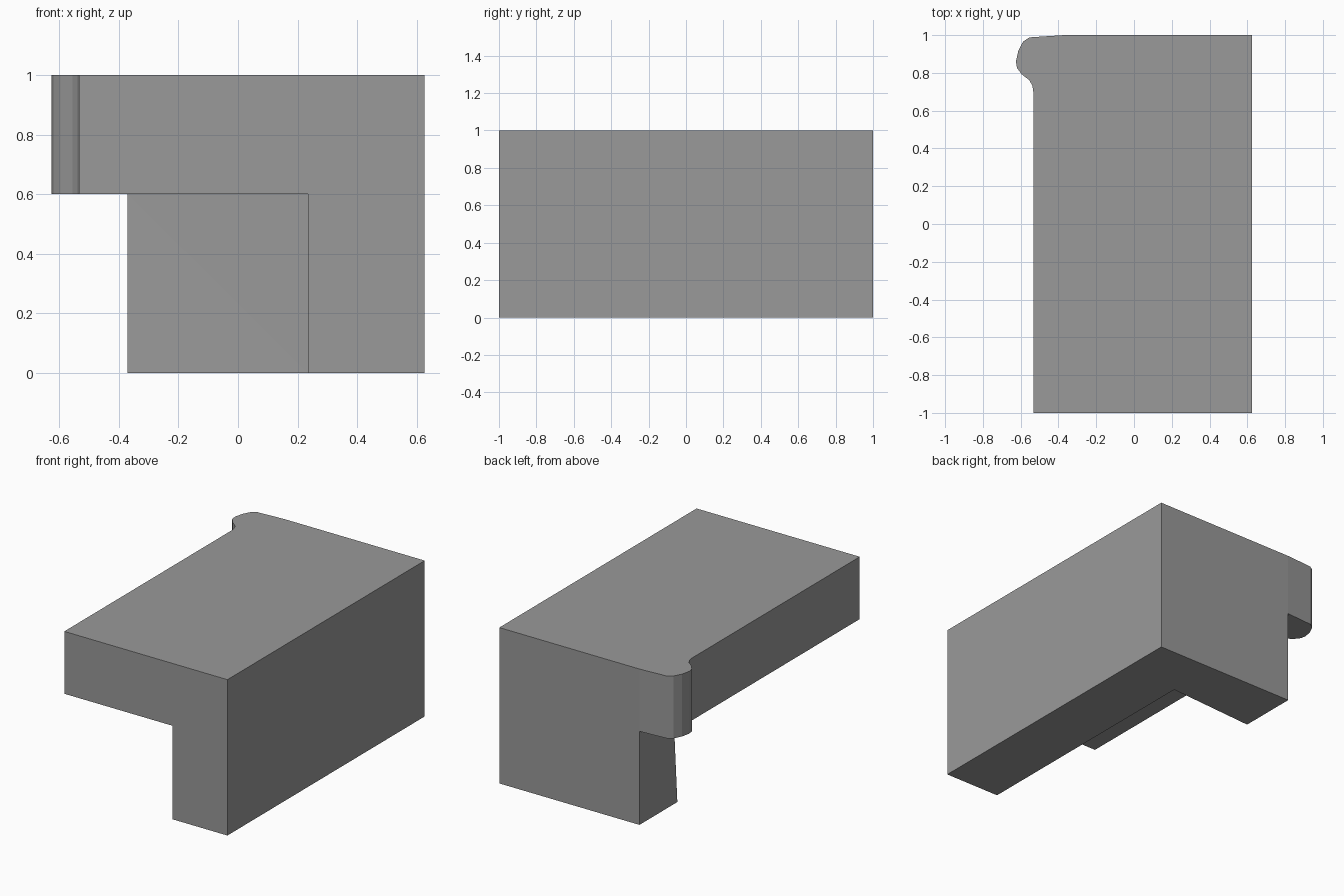
import bpy
import bmesh

cube = bpy.data.objects.get("Cube")
if cube:
    bpy.data.objects.remove(cube, do_unlink=True)

grey = bpy.data.materials.new("plain grey")
grey.use_nodes = True
grey.diffuse_color = (0.32, 0.32, 0.32, 1)
grey.node_tree.nodes["Principled BSDF"].inputs["Base Color"].default_value = grey.diffuse_color


def prism(name, outline, bottom, top):
    """Extrude a counter-clockwise outline; returns the object and its open bmesh."""
    bm = bmesh.new()
    low = [bm.verts.new((x, y, bottom)) for x, y in outline]
    high = [bm.verts.new((x, y, top)) for x, y in outline]
    bm.faces.new(low[::-1])
    bm.faces.new(high)
    n = len(outline)
    for i in range(n):
        j = (i + 1) % n
        bm.faces.new((low[i], low[j], high[j], high[i]))
    obj = bpy.data.objects.new(name, bpy.data.meshes.new(name))
    obj.data.materials.append(grey)
    bpy.context.collection.objects.link(obj)
    return obj, bm, low, high


# Block with a rounded lip at its back corner
outline = [(0.625, -1), (0.625, 1), (-0.37, 1), (-0.553, 0.988), (-0.587, 0.966),
           (-0.613, 0.915), (-0.625, 0.86), (-0.619, 0.825), (-0.595, 0.793),
           (-0.555, 0.762), (-0.538, 0.733), (-0.533, 0.70), (-0.533, -1)]
body, bm, low, high = prism("corner_block", outline, 0, 1)
bm.to_mesh(body.data)
bm.free()

# Space below the overhang, leaving an L-shaped support
space = [(-1, -1.3), (0.235, -1.3), (0.235, 0.656), (-0.37, 0.656), (-0.37, 1.3), (-1, 1.3)]
cutter, bm, low, high = prism("overhang_space_cutter", space, 0, 0.6)
bmesh.ops.connect_vert_pair(bm, verts=[low[2], high[3]])
low[3].co.y = 0.616  # the support's free lower corner leans forward
# Continue the cut below the base
base = next(f for f in bm.faces if all(v in low for v in f.verts))
ext = bmesh.ops.extrude_face_region(bm, geom=[base])["geom"]
bmesh.ops.translate(bm, vec=(0, 0, -0.3), verts=[g for g in ext if isinstance(g, bmesh.types.BMVert)])
if base.is_valid:
    bmesh.ops.delete(bm, geom=[base], context="FACES_ONLY")
bmesh.ops.recalc_face_normals(bm, faces=bm.faces[:])
bm.to_mesh(cutter.data)
bm.free()

cut = body.modifiers.new("overhang", "BOOLEAN")
cut.operation = "DIFFERENCE"
cut.solver = "EXACT"
cut.object = cutter
bpy.context.view_layer.objects.active = body
bpy.ops.object.modifier_apply(modifier=cut.name)
bpy.data.objects.remove(cutter, do_unlink=True)
